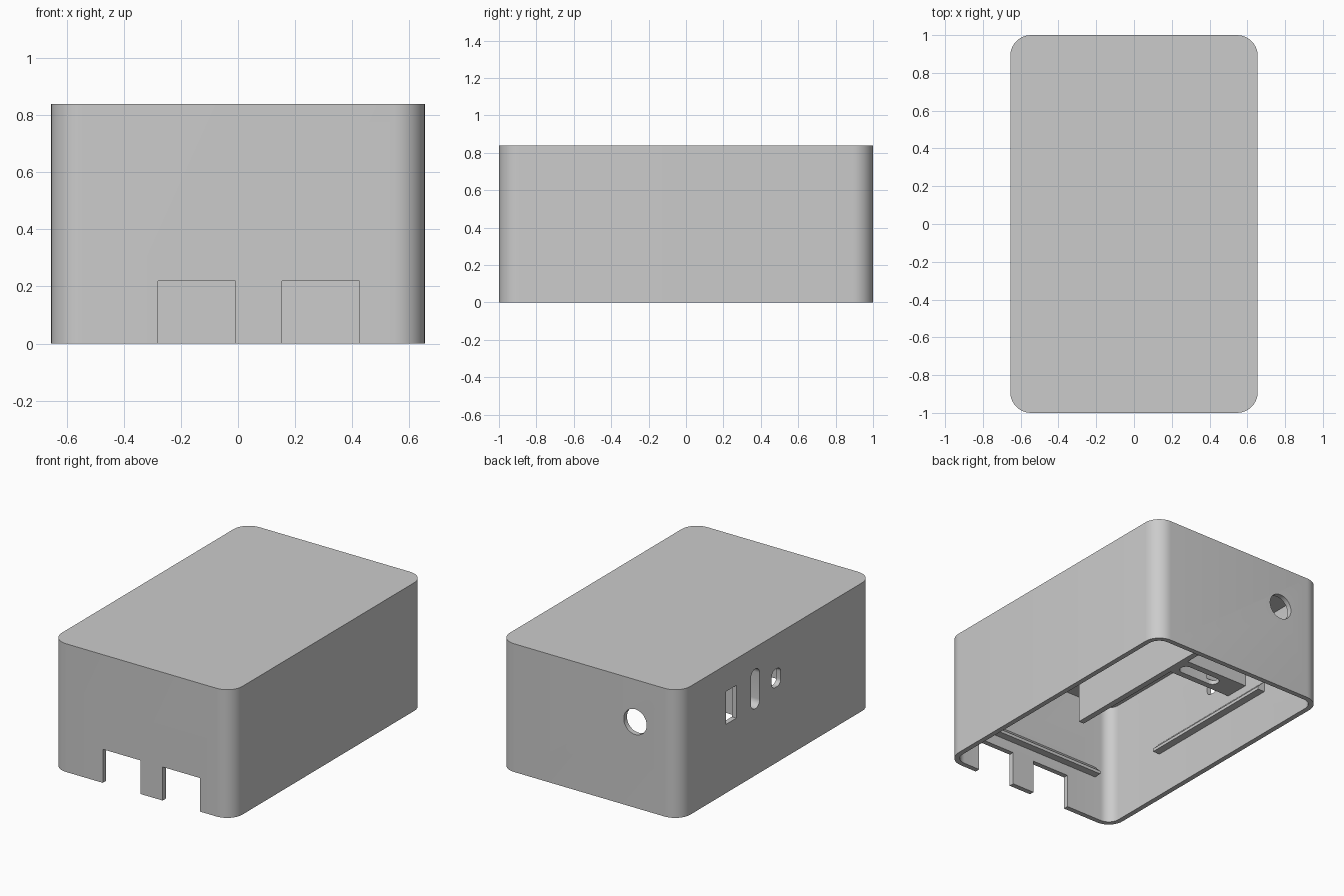
import bpy
import bmesh
import math
from mathutils import Vector

if "Cube" in bpy.data.objects:
    bpy.data.objects.remove(bpy.data.objects["Cube"], do_unlink=True)

grey = bpy.data.materials.new("light grey plastic")
grey.use_nodes = True
colour = (0.6, 0.6, 0.6, 1)
grey.diffuse_color = colour
grey.node_tree.nodes["Principled BSDF"].inputs["Base Color"].default_value = colour

W, L, H, T, R = 0.655, 1.0, 0.84, 0.033, 0.11
IW, IL, TOP = W - T, L - T, H - T


def add(name, bm):
    """Turn a bmesh into an object with the shared material."""
    bmesh.ops.recalc_face_normals(bm, faces=bm.faces)
    mesh = bpy.data.meshes.new(name)
    bm.to_mesh(mesh)
    bm.free()
    mesh.materials.append(grey)
    obj = bpy.data.objects.new(name, mesh)
    bpy.context.collection.objects.link(obj)
    return obj


def box(name, low, high, axis=2, radius=0.0, segments=8):
    """Box between two corners; edges along one axis may be rounded."""
    low, high = Vector(low), Vector(high)
    bm = bmesh.new()
    bmesh.ops.create_cube(bm, size=1)
    for v in bm.verts:
        v.co = (low + high) / 2 + v.co * (high - low)
    if radius:
        edges = [e for e in bm.edges
                 if abs((e.verts[0].co - e.verts[1].co).normalized()[axis]) > 0.9]
        bmesh.ops.bevel(bm, geom=edges, offset=radius, segments=segments,
                        profile=0.5, affect='EDGES')
    return add(name, bm)


def activate(obj):
    bpy.ops.object.select_all(action='DESELECT')
    obj.select_set(True)
    bpy.context.view_layer.objects.active = obj


def cut(obj, cutters):
    """Subtract each cutter and bake the result."""
    activate(obj)
    for cutter in cutters:
        cutter.hide_render = True
        mod = obj.modifiers.new("cut", 'BOOLEAN')
        mod.operation = 'DIFFERENCE'
        mod.solver = 'EXACT'
        mod.object = cutter
        bpy.ops.object.modifier_apply(modifier=mod.name)


def snap_ridge(name, length, offset, angle):
    """Wedge-shaped ridge on an inner wall, flat side down."""
    profile = [(0.01, 0.29), (-0.05, 0.29), (-0.05, 0.31), (0, 0.36), (0.01, 0.36)]
    bm = bmesh.new()
    face = bm.faces.new([bm.verts.new((-length / 2, offset + y, z)) for y, z in profile])
    ext = bmesh.ops.extrude_face_region(bm, geom=[face])
    verts = [g for g in ext["geom"] if isinstance(g, bmesh.types.BMVert)]
    bmesh.ops.translate(bm, verts=verts, vec=(length, 0, 0))
    obj = add(name, bm)
    obj.rotation_euler.z = math.radians(angle)
    return obj


# Shell, open underneath
case = box("case_shell", (-W, -L, 0), (W, L, H), 2, R, 10)
cavity = box("cavity_cutter", (-IW, -IL, -0.1), (IW, IL, TOP), 2, R - T, 10)

# Front port notches
notches = [box("notch_cutter", (x, -1.1, -0.1), (x + 0.272, -0.9, 0.22))
           for x in (-0.28, 0.154)]

# Round cable hole at the back
cable = box("cable_hole_cutter", (-0.415, 0.9, 0.48), (-0.249, 1.1, 0.646), 1, 0.0828, 10)

# Side openings
port = box("port_cutter", (-0.75, 0.414, 0.45), (-0.58, 0.522, 0.665))
slot = box("slot_cutter", (-0.75, 0.172, 0.437), (-0.42, 0.264, 0.698), 0, 0.0455)
button = box("button_cutter", (-0.75, -0.045, 0.497), (-0.58, 0.048, 0.615), 0, 0.035)
cut(case, [cavity, cable, port, slot, button] + notches)

# Divider rib hanging from the ceiling
rib = box("divider_rib", (-0.16, -0.67, 0.41), (-0.122, 0.5, TOP + 0.01))

# Switch holder between the side wall and the rib
holder = box("switch_holder", (-IW - 0.01, 0.155, 0.411), (-0.15, 0.32, TOP + 0.01))
pocket = box("pocket_cutter", (-0.47, 0.195, 0.3), (-0.18, 0.275, 0.7), 2, 0.039)
cut(holder, [slot, pocket])

# Snap ridges on all four inner walls
ridges = [snap_ridge("back_ridge", 1.0, IL, 0),
          snap_ridge("front_ridge", 1.0, IL, 180),
          snap_ridge("left_ridge", 1.0, IW, -90),
          snap_ridge("right_ridge", 1.0, IW, 90)]

for cutter in [cavity, cable, port, slot, button, pocket] + notches:
    bpy.data.objects.remove(cutter, do_unlink=True)

for obj in [case, rib, holder] + ridges:
    activate(obj)
    bpy.ops.object.shade_smooth_by_angle(angle=math.radians(30))
